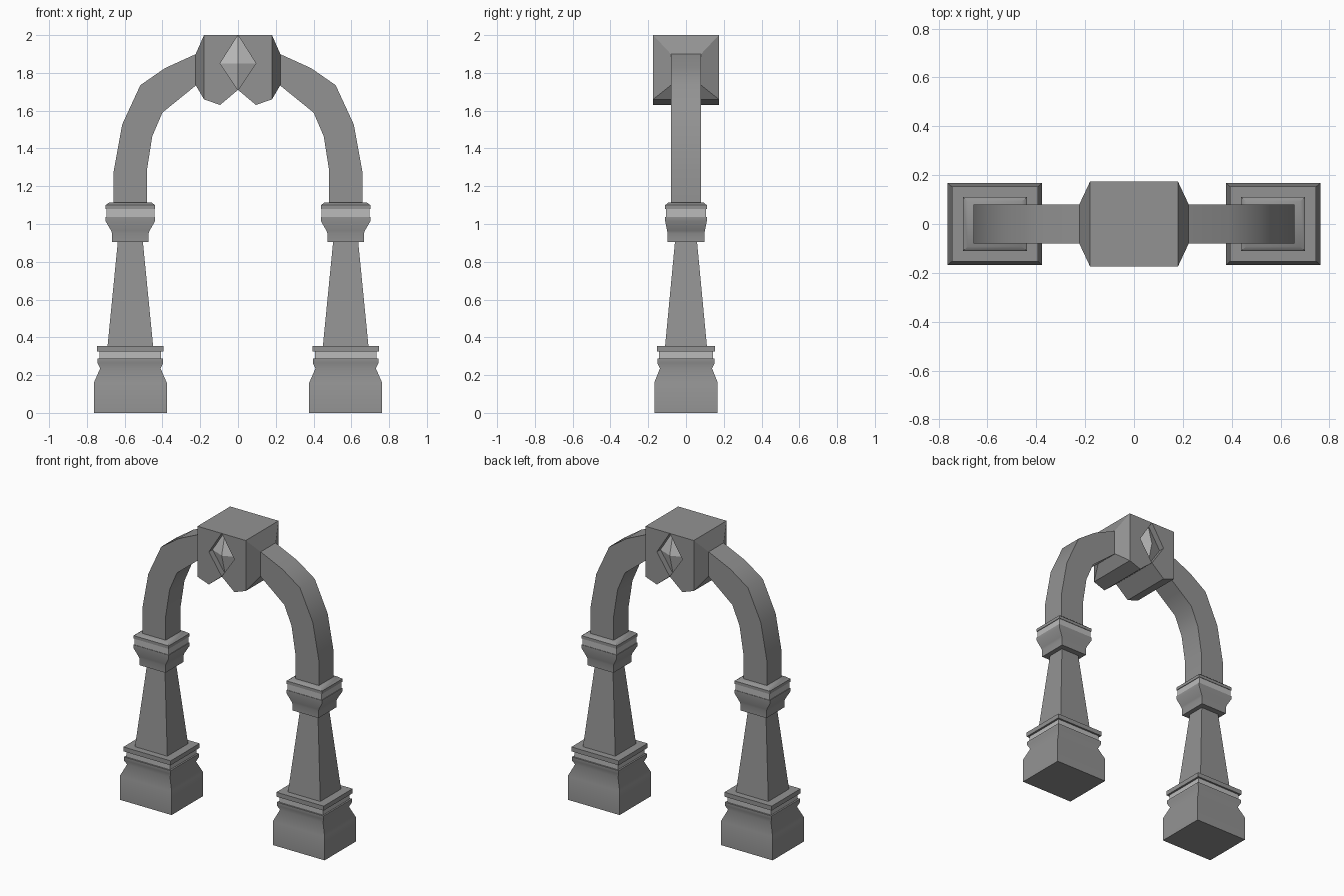
import bpy, bmesh, math

if "Cube" in bpy.data.objects:
    bpy.data.objects.remove(bpy.data.objects["Cube"])


def material(name, value):
    m = bpy.data.materials.new(name)
    m.diffuse_color = (value, value, value, 1)
    m.use_nodes = True
    m.node_tree.nodes["Principled BSDF"].inputs["Base Color"].default_value = m.diffuse_color
    return m


STONE = material("dark_stone", .29)
TRIM = material("light_stone", .5)


def make_object(name, loops, mat=STONE, smooth=True):
    """Skin equal-length loops of 3D points into a closed solid."""
    bm = bmesh.new()
    rings = [[bm.verts.new(p) for p in loop] for loop in loops]
    n = len(rings[0])
    for a, b in zip(rings, rings[1:]):
        for i in range(n):
            j = (i + 1) % n
            bm.faces.new((a[i], a[j], b[j], b[i]))
    bm.faces.new(rings[0])
    bm.faces.new(rings[-1])
    bmesh.ops.recalc_face_normals(bm, faces=bm.faces)
    mesh = bpy.data.meshes.new(name)
    bm.to_mesh(mesh)
    bm.free()
    mesh.materials.append(mat)
    if smooth:
        mesh.shade_smooth()
        mesh.set_sharp_from_angle(angle=math.radians(50))
    obj = bpy.data.objects.new(name, mesh)
    bpy.context.collection.objects.link(obj)
    return obj


def stack(name, cx, rows, mat=STONE):
    """Rectangular profile: rows of (z, half width, half depth)."""
    return make_object(name, [
        [(cx - hx, -hy, z), (cx + hx, -hy, z), (cx + hx, hy, z), (cx - hx, hy, z)]
        for z, hx, hy in rows], mat)


def extrude(name, outline, half_depth, mat=STONE):
    """Extrude an x-z outline along y."""
    return make_object(name, [[(x, y, z) for x, z in outline]
                              for y in (-half_depth, half_depth)], mat, False)


# Column parts from the ground up; the two bands are lighter stone
COLUMN = {
    "base": ([(0, .193, .168), (.16, .193, .168), (.235, .160, .138),
              (.265, .174, .152), (.287, .174, .152)], STONE),
    "base_band": ([(.287, .163, .142), (.325, .163, .142)], TRIM),
    "base_plate": ([(.325, .176, .154), (.355, .176, .154)], STONE),
    "shaft": ([(.35, .121, .111), (.91, .066, .058)], STONE),
    "capital": ([(.905, .097, .097), (.95, .097, .097), (.965, .102, .100),
                 (1.015, .131, .110), (1.038, .131, .110)], STONE),
    "capital_band": ([(1.038, .127, .107), (1.08, .127, .107)], TRIM),
    "capital_plate": ([(1.08, .131, .110), (1.1, .131, .110), (1.115, .110, .092)], STONE),
}
OUTER = [(.658, 1.1), (.658, 1.28), (.613, 1.527), (.517, 1.735), (.387, 1.825), (.2, 1.91)]
INNER = [(.483, 1.1), (.483, 1.28), (.454, 1.464), (.4, 1.59), (.311, 1.662), (.2, 1.752)]
# Half of the keystone, with a V notch below and half a diamond opening
KEY_HALF = [(0, 2), (.18, 2), (.18, 1.66), (.095, 1.63), (0, 1.71), (.095, 1.85)]

for s, side in ((-1, "left"), (1, "right")):
    # Column
    for part, (rows, mat) in COLUMN.items():
        stack(f"{side}_column_{part}", s * .57, rows, mat)

    # Curved arch arm
    d = .079
    make_object(side + "_arch_arm", [
        [(s * ox, -d, oz), (s * ox, d, oz), (s * ix, d, iz), (s * ix, -d, iz)]
        for (ox, oz), (ix, iz) in zip(OUTER, INNER)])

    # Keystone half and its tapered shoulder
    extrude(side + "_keystone_half", [(s * x, z) for x, z in KEY_HALF], .174)
    make_object(side + "_keystone_shoulder", [
        [(s * x, -y, lo), (s * x, y, lo), (s * x, y, hi), (s * x, -y, hi)]
        for x, y, lo, hi in ((.18, .174, 1.66, 2), (.224, .08, 1.735, 1.9))], smooth=False)

# Faceted diamond set into the keystone, pointed on front and back
diamond = [(0, 2), (.095, 1.85), (0, 1.71), (-.095, 1.85)]
gem = extrude("keystone_gem", diamond, .135, TRIM)
bm = bmesh.new()
bm.from_mesh(gem.data)
for face in [f for f in bm.faces if abs(f.normal.y) > .9]:
    tip = bmesh.ops.poke(bm, faces=[face])["verts"][0]
    tip.co = (0, .174 if tip.co.y > 0 else -.174, 1.85)
bmesh.ops.recalc_face_normals(bm, faces=bm.faces)
bm.to_mesh(gem.data)
bm.free()
